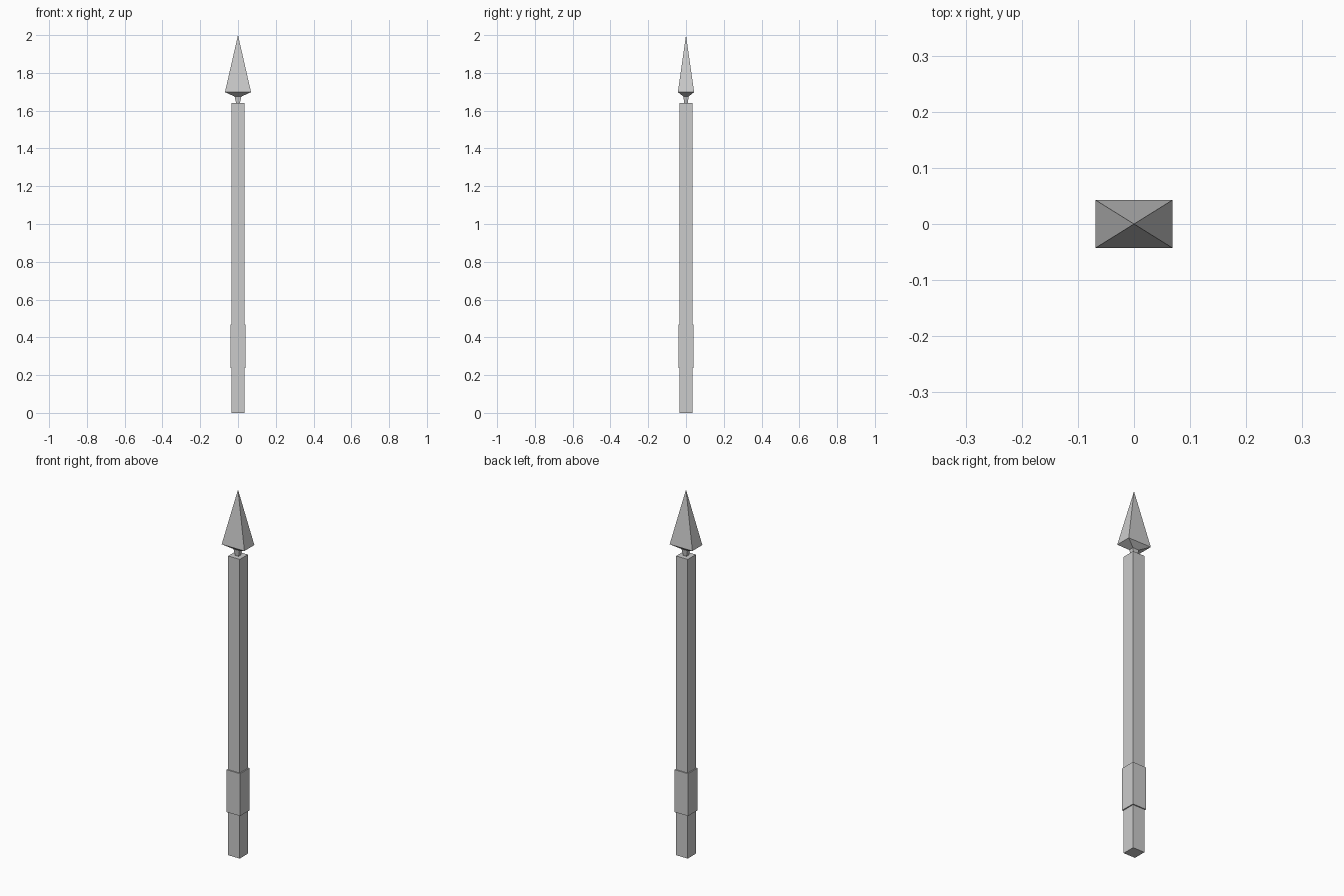
import bpy
import bmesh

if "Cube" in bpy.data.objects:
    bpy.data.objects.remove(bpy.data.objects["Cube"])


def lofted(name, rings, tip=None):
    """Four-sided solid from (half_x, half_y, z) rings, optionally ending in a point."""
    bm = bmesh.new()
    loops = [[bm.verts.new((sx * hx, sy * hy, z))
              for sx, sy in ((-1, -1), (1, -1), (1, 1), (-1, 1))]
             for hx, hy, z in rings]
    bm.faces.new(loops[0][::-1])
    for low, high in zip(loops, loops[1:]):
        for i in range(4):
            j = (i + 1) % 4
            bm.faces.new((low[i], low[j], high[j], high[i]))
    if tip is None:
        bm.faces.new(loops[-1])
    else:
        point = bm.verts.new((0, 0, tip))
        for i in range(4):
            bm.faces.new((loops[-1][i], loops[-1][(i + 1) % 4], point))
    bmesh.ops.recalc_face_normals(bm, faces=bm.faces)
    mesh = bpy.data.meshes.new(name)
    bm.to_mesh(mesh)
    bm.free()
    obj = bpy.data.objects.new(name, mesh)
    bpy.context.collection.objects.link(obj)
    return obj


# Square pole
lofted("shaft", [(0.035, 0.035, 0), (0.035, 0.035, 1.64)])

# Slightly thicker grip near the foot
lofted("grip", [(0.041, 0.041, 0.237), (0.041, 0.041, 0.469)])

# Spear point with its narrow neck and flared underside
lofted("spear_head", [(0.009, 0.009, 1.635), (0.018, 0.014, 1.675),
                      (0.069, 0.043, 1.698)], tip=2.0)
